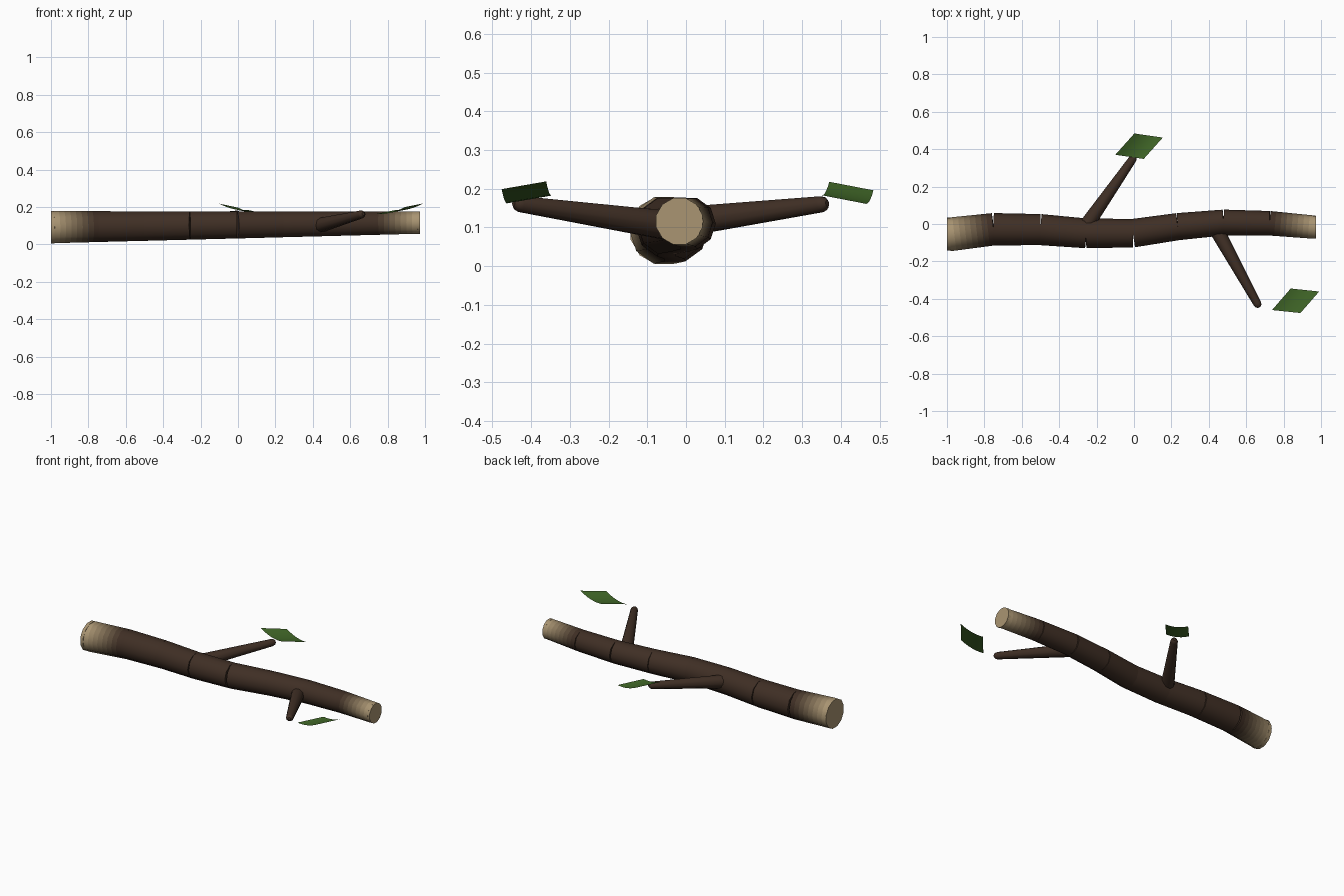
import bpy, bmesh, math
from mathutils import Vector

if "Cube" in bpy.data.objects:
    bpy.data.objects.remove(bpy.data.objects["Cube"])

BARK, WOOD, LEAF = (0.05, 0.028, 0.018), (0.40, 0.30, 0.17), (0.05, 0.13, 0.02)

def material(name, c):
    m = bpy.data.materials.new(name)
    m.diffuse_color = (*c, 1)
    m.use_nodes = True
    m.node_tree.nodes["Principled BSDF"].inputs["Base Color"].default_value = m.diffuse_color
    return m

# Bark-to-wood shades used for the fading ends
N = 8
shades = [material(f"bark_shade_{i}", [b + (w - b) * (i / (N - 1)) ** 1.5 for b, w in zip(BARK, WOOD)])
          for i in range(N)]
leaf_mat = material("leaf_green", LEAF)

def finish(name, bm, mats):
    bmesh.ops.recalc_face_normals(bm, faces=bm.faces)
    me = bpy.data.meshes.new(name)
    bm.to_mesh(me)
    bm.free()
    ob = bpy.data.objects.new(name, me)
    bpy.context.collection.objects.link(ob)
    for m in mats:
        me.materials.append(m)
    bpy.ops.object.select_all(action='DESELECT')
    ob.select_set(True)
    bpy.context.view_layer.objects.active = ob
    bpy.ops.object.shade_smooth_by_angle(angle=math.radians(40))
    return ob

def tube(name, p, q, profile, sides, shade=lambda t: 0, phase=0.0):
    """Closed tube from p to q; profile is a list of (t, radius)."""
    p, q = Vector(p), Vector(q)
    rot = (q - p).to_track_quat('Z', 'Y')
    bm = bmesh.new()
    rings = []
    for t, r in profile:
        c = p.lerp(q, t)
        rings.append([bm.verts.new(c + rot @ Vector((r * math.cos(a), r * math.sin(a), 0)))
                      for a in (2 * math.pi * (k + phase) / sides for k in range(sides))])
    for i in range(len(rings) - 1):
        s = shade((profile[i][0] + profile[i + 1][0]) / 2)
        for k in range(sides):
            f = bm.faces.new((rings[i][k], rings[i][k - 1], rings[i + 1][k - 1], rings[i + 1][k]))
            f.material_index = s
    for ring, t in ((rings[0], 0), (rings[-1], 1)):
        bm.faces.new(ring).material_index = shade(t)
    return finish(name, bm, shades)

# Log: straight tapered sections along a winding path
xs = [-0.99, -0.75, -0.5, -0.255, -0.005, 0.235, 0.48, 0.725, 0.965]
ys = [-0.056, -0.028, -0.03, -0.05, -0.049, -0.014, 0.008, 0.004, -0.017]
def at(i):
    t = i / 8
    return Vector((xs[i], ys[i], 0.092 + 0.024 * t)), 0.090 - 0.028 * t

for i in range(8):
    (p, r1), (q, r2) = at(i), at(i + 1)
    fade = lambda t: 0
    if i == 0:
        fade = lambda t: max(0, min(N - 1, round((N - 1) * (1 - t / 0.95))))
    if i == 7:
        fade = lambda t: max(0, min(N - 1, round((N - 1) * t)))
    steps = 8 if i in (0, 7) else 1
    tube(f"log_section_{i + 1}", p, q,
         [(k / steps, r1 + (r2 - r1) * k / steps) for k in range(steps + 1)], 10, fade)

# Cut wood ends
for name, i, x0, x1 in (("cut_end_left", 0, -1.0, -0.98), ("cut_end_right", 8, 0.955, 0.972)):
    c, r = at(i)
    tube(name, (x0, c.y, c.z), (x1, c.y, c.z), [(0, r), (1, r)], 12, lambda t: N - 1, 0.5)

# Side twigs with rounded tips
for name, p, q in (("twig_back", (-0.27, -0.03, 0.112), (0.005, 0.365, 0.162)),
                   ("twig_front", (0.43, -0.01, 0.10), (0.67, -0.445, 0.163))):
    tube(name, p, q, [(0, 0.041), (0.96, 0.0215), (0.985, 0.017), (1, 0.008)], 10)

# Leaves: slightly sagging sheets spanned by two edge vectors
def leaf(name, o, u, v, sag=0.012, n=6):
    o, u, v = Vector(o), Vector(u), Vector(v)
    bm = bmesh.new()
    rows = []
    for i in range(n + 1):
        t = i / n
        c = o + u * t - Vector((0, 0, sag * 4 * t * (1 - t)))
        rows.append((bm.verts.new(c), bm.verts.new(c + v)))
    for a, b in zip(rows, rows[1:]):
        bm.faces.new((a[0], b[0], b[1], a[1]))
    return finish(name, bm, [leaf_mat])

leaf("leaf_back", (-0.10, 0.37, 0.218), (0.152, -0.022, -0.034), (0.102, 0.114, -0.022))
leaf("leaf_front", (0.738, -0.46, 0.163), (0.152, -0.016, 0.036), (0.1, 0.115, 0.02))
